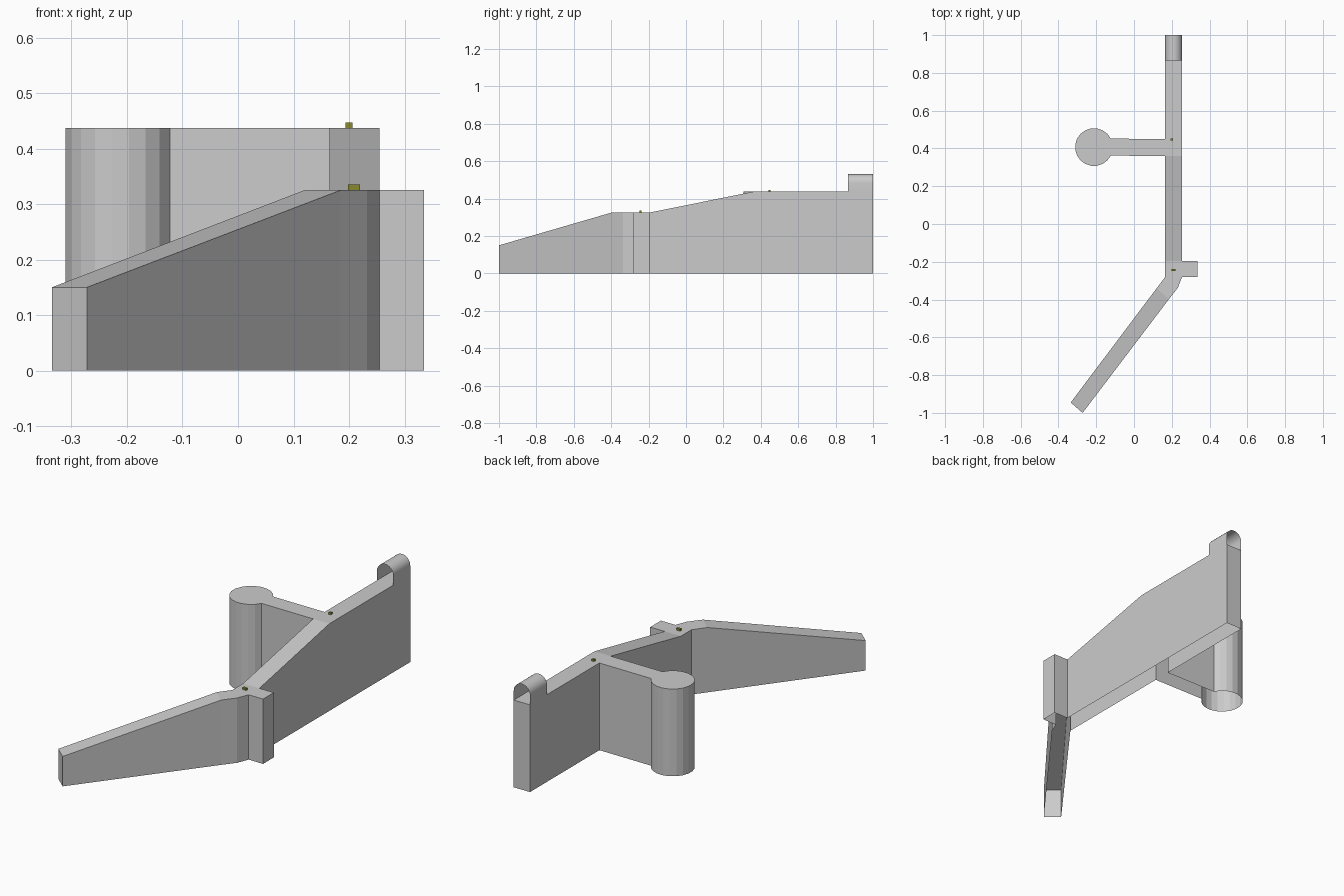
import bpy, bmesh, math

if "Cube" in bpy.data.objects:
    bpy.data.objects.remove(bpy.data.objects["Cube"])

X0, X1 = 0.165, 0.255          # faces of the main wall
LOW, HIGH, TIP = 0.325, 0.437, 0.15
C = (X0 + X1) / 2


def finish(name, bm, color=None):
    bmesh.ops.remove_doubles(bm, verts=bm.verts, dist=1e-5)
    me = bpy.data.meshes.new(name)
    bm.to_mesh(me)
    bm.free()
    ob = bpy.data.objects.new(name, me)
    bpy.context.collection.objects.link(ob)
    if color:
        mat = bpy.data.materials.new(name)
        mat.diffuse_color = color
        mat.use_nodes = True
        mat.node_tree.nodes["Principled BSDF"].inputs["Base Color"].default_value = mat.diffuse_color
        me.materials.append(mat)
    return ob


def shell(name, outline, joints=()):
    """Hollow wall: counterclockwise (x, y, top) outline, open below and at joint edges."""
    bm = bmesh.new()
    top = [bm.verts.new(p) for p in outline]
    low = [bm.verts.new((p[0], p[1], 0)) for p in outline]
    bm.faces.new(top)
    n = len(outline)
    for i in range(n):
        j = (i + 1) % n
        if i not in joints:
            bm.faces.new((low[i], low[j], top[j], top[i]))
    return finish(name, bm)


# main wall: sloping run, then the level run
shell("sloping_wall", [(X0, -0.195, LOW), (X1, -0.195, LOW),
                       (X1, 0.36, HIGH), (X0, 0.36, HIGH)], (0, 2))
shell("level_wall", [(X0, 0.36, HIGH), (X1, 0.36, HIGH), (X1, 1, HIGH),
                     (X0, 1, HIGH), (X0, 0.45, HIGH)], (0, 4))

# corner joint with its short buttress
shell("corner_buttress", [(X0, -0.28, LOW), (X1, -0.28, LOW), (0.335, -0.28, LOW),
                          (0.335, -0.195, LOW), (X1, -0.195, LOW), (X0, -0.195, LOW)], (0, 4))

# diagonal wing wall: level start, then sloping down to the tip
a, b = (0.12, -0.34, LOW), (0.185, -0.398, LOW)
shell("wing_start", [(X0, -0.28, LOW), a, b, (0.232, -0.338, LOW), (X1, -0.28, LOW)], (1, 4))
shell("wing_slope", [a, (-0.335, -0.945, TIP), (-0.272, -1.0, TIP), b], (3,))

# side branch and round tower
r, cx, cy = 0.1, -0.212, 0.407
half = math.asin(0.045 / r)
arc = []
for i in range(18):
    t = half + (2 * math.pi - 2 * half) * i / 17
    arc.append((cx + r * math.cos(t), cy + r * math.sin(t), HIGH))
shell("round_tower", arc, (17,))
shell("side_branch", [arc[-1], (X0, 0.36, HIGH), (X0, 0.45, HIGH), arc[0]], (1, 3))

# arched hood open at both ends
R = (X1 - X0) / 2
profile = [(X1, HIGH)]
profile += [(C + R * math.cos(math.pi * i / 12), 0.485 + R * math.sin(math.pi * i / 12))
            for i in range(13)]
profile += [(X0, HIGH)]
bm = bmesh.new()
rows = [[bm.verts.new((x, y, z)) for x, z in profile] for y in (0.865, 1.0)]
for i in range(len(profile) - 1):
    bm.faces.new((rows[0][i], rows[1][i], rows[1][i + 1], rows[0][i + 1]))
hood = finish("arched_hood", bm)
bpy.context.view_layer.objects.active = hood
hood.select_set(True)
bpy.ops.object.shade_smooth_by_angle(angle=math.radians(30))

# tiny markers on the wall tops
for name, x, y, z, w in (("corner_marker", 0.209, -0.243, LOW, 0.022),
                         ("branch_marker", 0.2, 0.447, HIGH, 0.013)):
    bm = bmesh.new()
    bmesh.ops.create_cube(bm, size=1)
    for v in bm.verts:
        v.co = (x + v.co.x * w, y + v.co.y * 0.012, z + (v.co.z + 0.5) * 0.01)
    finish(name, bm, (0.25, 0.25, 0.03, 1))
